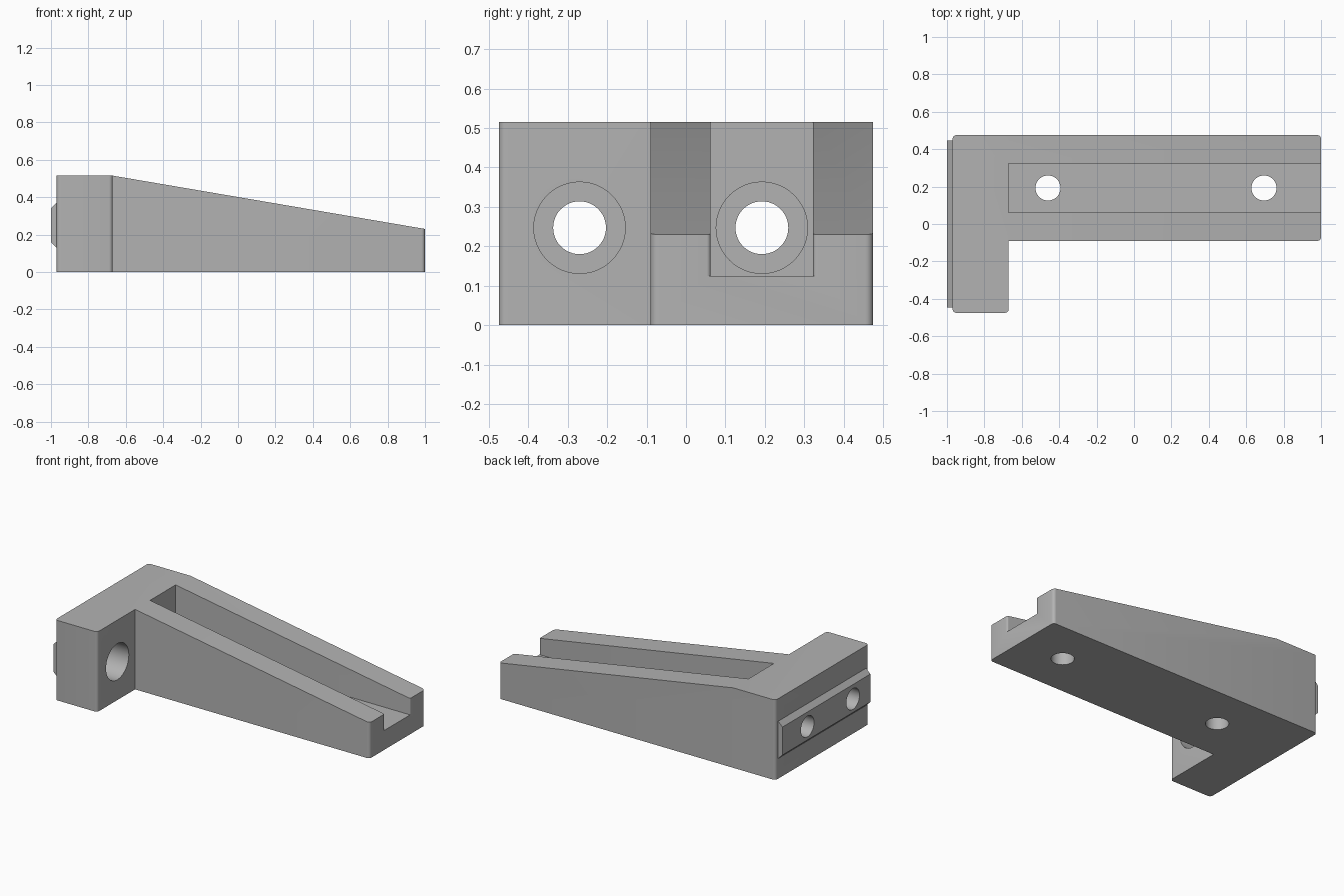
import bpy, bmesh, math
from mathutils import Vector, Matrix

cube = bpy.data.objects.get("Cube")
if cube:
    bpy.data.objects.remove(cube, do_unlink=True)

grey = bpy.data.materials.new("plain grey")
grey.use_nodes = True
grey.diffuse_color = (0.45, 0.45, 0.45, 1)
grey.node_tree.nodes["Principled BSDF"].inputs["Base Color"].default_value = grey.diffuse_color


def rounded(corners, steps=6):
    """Turn (a, b, radius) corners into an outline with rounded right-angle corners."""
    out = []
    for i, (a, b, r) in enumerate(corners):
        p = Vector((a, b))
        if r == 0:
            out.append(p)
            continue
        u = (Vector(corners[i - 1][:2]) - p).normalized()
        v = (Vector(corners[(i + 1) % len(corners)][:2]) - p).normalized()
        for k in range(steps + 1):
            t = math.pi / 2 * k / steps
            out.append(p + r * (u * (1 - math.sin(t)) + v * (1 - math.cos(t))))
    return out


def prism(name, outline, low, high, axis="z"):
    """Extrude an outline (xy along z, or xz along y) into a solid."""
    place = (lambda a, b, h: (a, b, h)) if axis == "z" else (lambda a, b, h: (a, h, b))
    bm = bmesh.new()
    face = bm.faces.new([bm.verts.new(place(p[0], p[1], low)) for p in outline])
    moved = bmesh.ops.extrude_face_region(bm, geom=[face])["geom"]
    shift = Vector(place(0, 0, high - low))
    bmesh.ops.translate(bm, vec=shift, verts=[g for g in moved if isinstance(g, bmesh.types.BMVert)])
    bmesh.ops.remove_doubles(bm, verts=bm.verts, dist=1e-5)
    return finish(name, bm)


def rod(name, radius, start, end):
    """Cylinder between two points."""
    start, end = Vector(start), Vector(end)
    d = end - start
    turn = d.to_track_quat("Z", "Y").to_matrix().to_4x4()
    bm = bmesh.new()
    bmesh.ops.create_cone(bm, cap_ends=True, segments=48, radius1=radius, radius2=radius,
                          depth=d.length, matrix=Matrix.Translation((start + end) / 2) @ turn)
    return finish(name, bm)


def finish(name, bm):
    bmesh.ops.recalc_face_normals(bm, faces=bm.faces)
    mesh = bpy.data.meshes.new(name)
    bm.to_mesh(mesh)
    bm.free()
    mesh.materials.append(grey)
    obj = bpy.data.objects.new(name, mesh)
    bpy.context.collection.objects.link(obj)
    return obj


def cut(target, cutter):
    """Subtract the cutter, then throw it away."""
    mod = target.modifiers.new("cut", "BOOLEAN")
    mod.operation, mod.solver, mod.object = "DIFFERENCE", "EXACT", cutter
    bpy.context.view_layer.objects.active = target
    bpy.ops.object.modifier_apply(modifier=mod.name)
    bpy.data.objects.remove(cutter, do_unlink=True)


BACK, STEP, TIP = -0.97, -0.67, 1.0
SIDE, ARM, TOP = 0.475, -0.09, 0.515
MID, HALF = 0.1925, 0.13
R, r = 0.02, 0.01

# L-shaped body with softened upright corners
body = prism("bracket_body", rounded([
    (BACK, -SIDE, R), (STEP, -SIDE, R), (STEP, ARM, 0),
    (TIP, ARM, R), (TIP, SIDE, R), (BACK, SIDE, R)]), 0, TOP)

# Sloping top of the arm
slope = (TOP - 0.23) / (TIP - STEP)
cut(body, prism("slope_cutter", [
    (STEP, TOP), (TIP + 0.2, TOP - slope * (TIP + 0.2 - STEP)),
    (TIP + 0.2, 0.8), (STEP, 0.8)], -0.8, 0.8, "y"))

# Open channel along the arm, flaring slightly at the tip
lo, hi = MID - HALF, MID + HALF
cut(body, prism("channel_cutter", rounded([
    (STEP, lo, 0), (TIP, lo, r), (TIP, lo - r, 0), (TIP + 0.1, lo - r, 0),
    (TIP + 0.1, hi + r, 0), (TIP, hi + r, 0), (TIP, hi, r), (STEP, hi, 0)]), 0.125, 0.8))

# Chamfered locating rail on the back
rail = prism("locating_rail", [
    (BACK + 0.005, 0.13), (BACK, 0.13), (-1, 0.16), (-1, 0.34), (BACK, 0.37), (BACK + 0.005, 0.37)],
    -0.447, 0.447, "y")

# Counterbored bolt holes through the upright block and rail
for y in (-0.27, MID):
    z = 0.247
    cut(body, rod("counterbore", 0.116, (-0.87, y, z), (STEP + 0.05, y, z)))
    for part in (body, rail):
        cut(part, rod("bolt_hole", 0.067, (-1.1, y, z), (-0.8, y, z)))

# Screw holes through the channel floor
for x in (-0.46, 0.695):
    cut(body, rod("screw_hole", 0.067, (x, MID, -0.1), (x, MID, 0.3)))

for part in (body, rail):
    bpy.ops.object.select_all(action="DESELECT")
    part.select_set(True)
    bpy.context.view_layer.objects.active = part
    bpy.ops.object.shade_smooth_by_angle(angle=math.radians(30))
